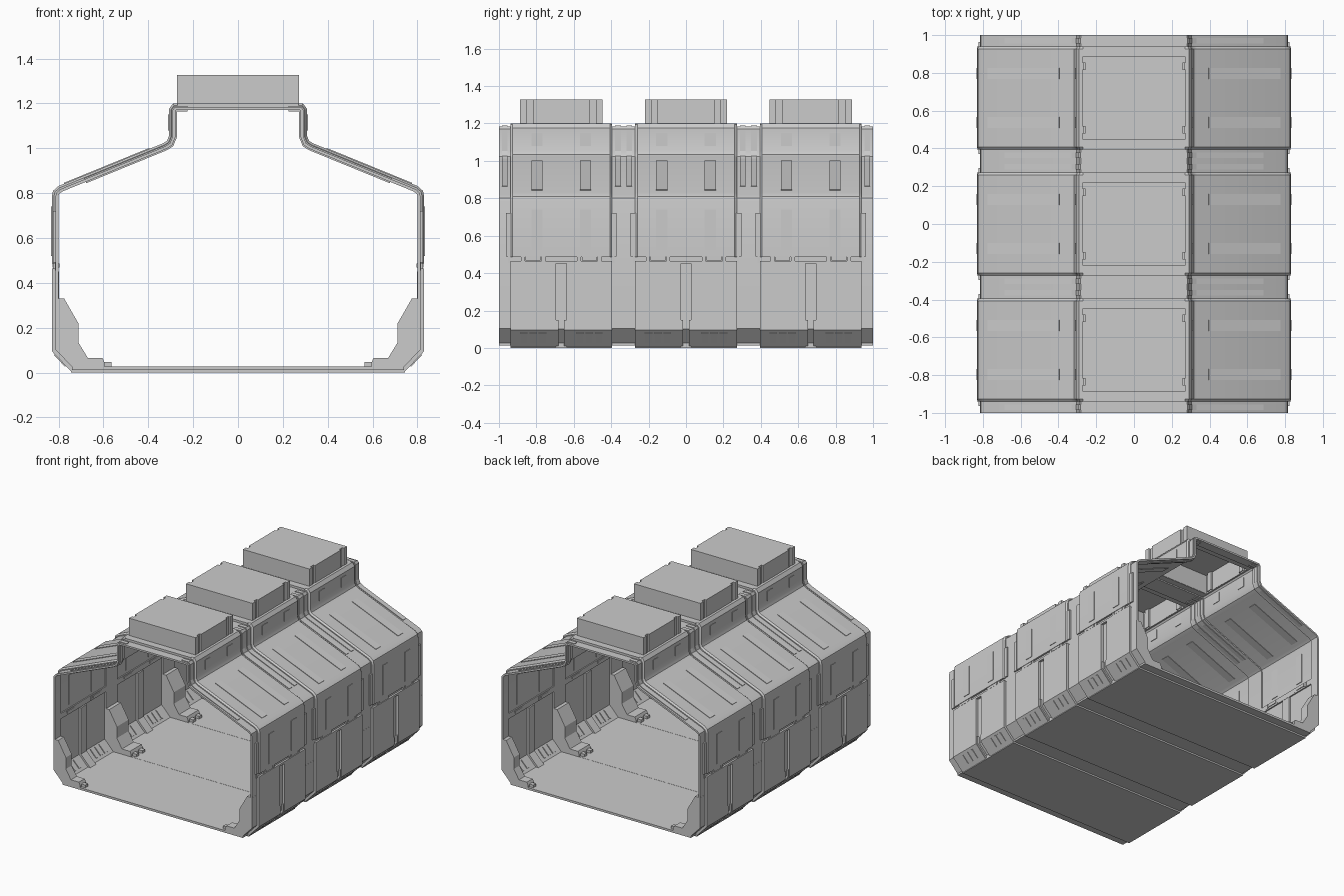
import bpy, bmesh
from mathutils import Vector

if "Cube" in bpy.data.objects:
    bpy.data.objects.remove(bpy.data.objects["Cube"])

CENTRES = (-0.667, 0.0, 0.667)          # three wall modules along the corridor
HALF = 0.272                            # half length of a module
RIBS = ((-1.0, -0.932), (-0.402, -0.265), (0.265, 0.402), (0.932, 1.0))


def finish(bm, name, mirror=False, smooth=False):
    bmesh.ops.recalc_face_normals(bm, faces=bm.faces)
    me = bpy.data.meshes.new(name)
    bm.to_mesh(me)
    bm.free()
    ob = bpy.data.objects.new(name, me)
    bpy.context.collection.objects.link(ob)
    if mirror:
        ob.modifiers.new("Mirror", 'MIRROR')
    if smooth:
        bpy.ops.object.select_all(action='DESELECT')
        ob.select_set(True)
        bpy.context.view_layer.objects.active = ob
        bpy.ops.object.shade_smooth_by_angle(angle=0.55)
    return ob


def offset(path, d):
    """Mitred inward offset of an open profile (x, z)."""
    p = [Vector(q) for q in path]
    n = []
    for a, b in zip(p, p[1:]):
        t = (b - a).normalized()
        n.append(Vector((-t.y, t.x)))
    out = []
    for i, q in enumerate(p):
        a, b = n[max(i - 1, 0)], n[min(i, len(n) - 1)]
        out.append(q + (a + b) * (d / (1 + a.dot(b))))
    return out


def shell(bm, path, stations, inner):
    """Sheet following path; stations are (y, outer offset) along the length."""
    n = len(path)
    rings = []
    for y, o in stations:
        pts = offset(path, o) + offset(path, inner)[::-1]
        rings.append([bm.verts.new((q.x, y, q.y)) for q in pts])
    for a, b in zip(rings, rings[1:]):
        for i in range(2 * n):
            j = (i + 1) % (2 * n)
            bm.faces.new((a[i], a[j], b[j], b[i]))
    for r in (rings[0], rings[-1]):
        for i in range(n - 1):
            bm.faces.new((r[i], r[i + 1], r[2 * n - 2 - i], r[2 * n - 1 - i]))


def sheet(bm, path, y0, y1, outer, inner):
    shell(bm, path, [(y0, outer), (y1, outer)], inner)


def box(bm, x0, x1, y0, y1, z0, z1):
    vs = bmesh.ops.create_cube(bm, size=1)['verts']
    for v in vs:
        v.co = ((x0 + x1) / 2 + v.co.x * (x1 - x0), (y0 + y1) / 2 + v.co.y * (y1 - y0),
                (z0 + z1) / 2 + v.co.z * (z1 - z0))


def prism(bm, outline, y0, y1):
    a = [bm.verts.new((x, y0, z)) for x, z in outline]
    f = bm.faces.new(a)
    ext = bmesh.ops.extrude_face_region(bm, geom=[f], use_keep_orig=True)['geom']
    bmesh.ops.translate(bm, vec=(0, y1 - y0, 0),
                        verts=[g for g in ext if isinstance(g, bmesh.types.BMVert)])


# Half cross-section of the hull, bottom to top
LOW = [(0.74, 0.0), (0.83, 0.095)]
BEND = [(0.83, 0.785), (0.825, 0.81), (0.80, 0.832), (0.335, 1.022), (0.317, 1.033),
        (0.308, 1.055), (0.308, 1.175), (0.29, 1.20)]
SLOPE = lambda x: (x, 0.832 + (0.80 - x) * 0.4086)

for c in CENTRES:
    a, b = c - HALF, c + HALF

    # Floor slab
    bm = bmesh.new()
    box(bm, -0.745, 0.745, a, b, 0.0, 0.027)
    finish(bm, "floor_panel")

    # Lower wall halves with a recessed centre channel
    bm = bmesh.new()
    for y0, y1 in ((a, c - 0.027), (c + 0.027, b)):
        sheet(bm, LOW + [(0.83, 0.465)], y0, y1, 0.0, 0.018)
    sheet(bm, [(0.83, 0.45), (0.83, 0.465)], c - 0.027, c + 0.027, 0.0, 0.018)
    finish(bm, "lower_wall", True)
    bm = bmesh.new()
    sheet(bm, LOW + [(0.83, 0.45)], c - 0.034, c + 0.034, 0.018, 0.032)
    for s in (-1, 1):
        y = c + s * 0.022
        sheet(bm, LOW + [(0.83, 0.15)], y - 0.007, y + 0.007, 0.004, 0.02)
    finish(bm, "wall_channel", True)

    # Small vent blocks along the bottom chamfer
    bm = bmesh.new()
    for s in (-1, 1):
        for d in (0.10, 0.15, 0.20):
            y = c + s * d
            sheet(bm, [(0.768, 0.03), (0.817, 0.081)], y - 0.018, y + 0.018, -0.005, 0.024)
    finish(bm, "chamfer_blocks", True)

    # Seam rail and clips between lower and upper wall
    bm = bmesh.new()
    box(bm, 0.802, 0.816, a - 0.012, b + 0.012, 0.455, 0.495)
    for s in (-1, 1):
        y = c + s * 0.15
        box(bm, 0.797, 0.828, y - 0.04, y + 0.04, 0.468, 0.486)
        box(bm, 0.80, 0.826, y - 0.065, y - 0.045, 0.46, 0.492)
        box(bm, 0.80, 0.826, y + 0.045, y + 0.065, 0.46, 0.492)
    finish(bm, "seam_rail", True)

    # Upper wall, sloping roof and shoulder as one bent sheet
    bm = bmesh.new()
    shell(bm, [(0.83, 0.487)] + BEND + [(0.268, 1.20)],
          [(a, 0.009), (a + 0.012, 0.0), (b - 0.012, 0.0), (b, 0.009)], 0.02)
    finish(bm, "upper_wall", True, True)

    # Side flaps reaching over the ribs
    bm = bmesh.new()
    for y0, y1 in ((a - 0.024, a + 0.005), (b - 0.005, b + 0.024)):
        box(bm, 0.806, 0.824, y0, y1, 0.49, 0.72)
    finish(bm, "side_flaps", True)

    # Embossed bars on wall, slope and shoulder
    bm = bmesh.new()
    for s in (-1, 1):
        y = c + s * 0.13
        for p in ([(0.83, 0.52), (0.83, 0.74)], [SLOPE(0.775), SLOPE(0.395)],
                  [(0.308, 1.08), (0.308, 1.15)]):
            sheet(bm, p, y - 0.03, y + 0.03, -0.004, 0.024)
    finish(bm, "embossed_bars", True)

    # Roof strips in front of and behind the skylight opening
    bm = bmesh.new()
    for y0, y1 in ((a, c - 0.218), (c + 0.218, b)):
        box(bm, -0.27, 0.27, y0, y1, 1.18, 1.20)
    finish(bm, "roof_strip")

    # Hollow skylight box with notched corners, open below
    q = [(0.272, 0.0), (0.272, 0.152), (0.258, 0.152), (0.258, 0.185), (0.272, 0.185), (0.272, 0.22)]
    right = [(x, -y) for x, y in q[:0:-1]] + q[1:]
    plan = right + [(-x, -y) for x, y in right]
    bm = bmesh.new()
    top = [bm.verts.new((x, c + y, 1.328)) for x, y in plan]
    bot = [bm.verts.new((x, c + y, 1.182)) for x, y in plan]
    bm.faces.new(top)
    for i in range(len(plan)):
        j = (i + 1) % len(plan)
        bm.faces.new((bot[i], bot[j], top[j], top[i]))
    ob = finish(bm, "skylight_box")
    m = ob.modifiers.new("Thickness", 'SOLIDIFY')
    m.thickness = 0.006
    m.offset = -1

FOOT = [(0.815, 0.33), (0.775, 0.33), (0.712, 0.22), (0.712, 0.135), (0.67, 0.066),
        (0.605, 0.066), (0.595, 0.045), (0.595, 0.02), (0.735, 0.02), (0.815, 0.104)]

for y0, y1 in RIBS:
    mid = (y0 + y1) / 2
    end = abs(mid) > 0.8

    # Recessed arch joining the modules
    bm = bmesh.new()
    sheet(bm, [(0.83, 0.32)] + BEND + [(0.0, 1.20)], y0, y1, 0.016, 0.029)
    finish(bm, "rib_arch", True, True)

    # Rib floor
    bm = bmesh.new()
    box(bm, -0.74, 0.74, y0, y1, 0.012, 0.028)
    finish(bm, "rib_floor")

    # Angled foot bracket with floor knobs
    bm = bmesh.new()
    prism(bm, FOOT, y0, y1)
    finish(bm, "foot_bracket", True)
    bm = bmesh.new()
    for y in ((mid,) if end else (mid - 0.035, mid + 0.035)):
        box(bm, 0.565, 0.605, y - 0.016, y + 0.016, 0.024, 0.048)
    finish(bm, "floor_knobs", True)

    # Raised strips running over the slope and shoulder
    bm = bmesh.new()
    centre = 0.97 if mid > 0 else -0.97
    for y in ((centre,) if end else (mid - 0.03, mid + 0.03)):
        sheet(bm, [SLOPE(0.69)] + BEND[3:] + [(0.225, 1.20)], y - 0.015, y + 0.015, 0.011, 0.035)
    finish(bm, "rib_strips", True)
